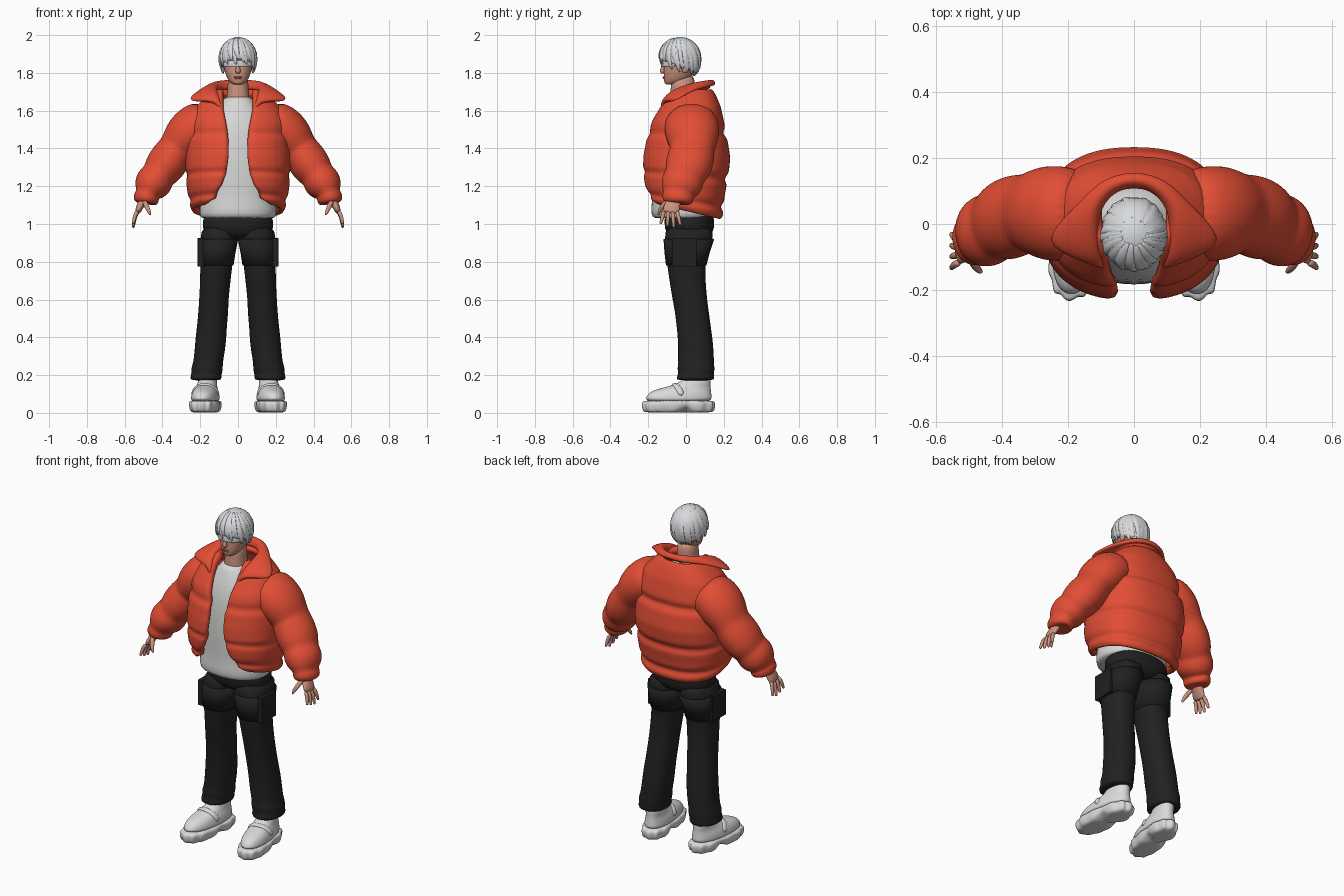
import bpy, math
from math import sin, cos, pi
from mathutils import Vector

if "Cube" in bpy.data.objects:
    bpy.data.objects.remove(bpy.data.objects["Cube"])


def material(name, r, g, b):
    m = bpy.data.materials.new(name)
    m.use_nodes = True
    m.diffuse_color = (r, g, b, 1)
    bsdf = m.node_tree.nodes["Principled BSDF"]
    bsdf.inputs["Base Color"].default_value = (r, g, b, 1)
    bsdf.inputs["Roughness"].default_value = 0.7
    return m


RED = material("jacket red", 0.76, 0.075, 0.035)
SHIRT = material("shirt white", 0.68, 0.68, 0.67)
HAIR = material("hair silver", 0.69, 0.70, 0.72)
SHOE = material("shoe white", 0.70, 0.70, 0.70)
BLACK = material("trouser black", 0.015, 0.015, 0.016)
SKIN = material("skin", 0.60, 0.29, 0.21)
LIP = material("lips", 0.48, 0.18, 0.14)
SIDES = (("left", 1), ("right", -1))


def surface(name, rows, mat, closed=True, cap=True, smooth=1, thick=0, recalc=True):
    """Skin a grid of points; optionally close, cap, thicken and subdivide it."""
    n = len(rows[0])
    faces = []
    for r in range(len(rows) - 1):
        for c in range(n if closed else n - 1):
            d = (c + 1) % n
            faces.append((r * n + c, r * n + d, (r + 1) * n + d, (r + 1) * n + c))
    if closed and cap:
        faces.append(tuple(reversed(range(n))))
        faces.append(tuple(range((len(rows) - 1) * n, len(rows) * n)))
    mesh = bpy.data.meshes.new(name)
    mesh.from_pydata([p for row in rows for p in row], [], faces)
    mesh.materials.append(mat)
    obj = bpy.data.objects.new(name, mesh)
    bpy.context.collection.objects.link(obj)
    if recalc:
        bpy.context.view_layer.objects.active = obj
        bpy.ops.object.mode_set(mode="EDIT")
        bpy.ops.mesh.select_all(action="SELECT")
        bpy.ops.mesh.normals_make_consistent(inside=False)
        bpy.ops.object.mode_set(mode="OBJECT")
    for p in mesh.polygons:
        p.use_smooth = True
    if thick:
        mod = obj.modifiers.new("thickness", "SOLIDIFY")
        mod.thickness, mod.offset = thick, -1
    if smooth:
        mod = obj.modifiers.new("smooth", "SUBSURF")
        mod.levels = mod.render_levels = smooth
    return obj


def rounded(angle, power):
    c, s = cos(angle), sin(angle)
    return (math.copysign(abs(c) ** (2 / power), c), math.copysign(abs(s) ** (2 / power), s))


def stack(name, levels, mat, power=2.2, n=24, centre=0, **kw):
    """Horizontal rings: height, half width, front y, back y, optional x centre."""
    rows = []
    for z, rx, yf, yb, *cx in levels:
        x0 = cx[0] if cx else centre
        ring = [rounded(2 * pi * i / n, power) for i in range(n)]
        rows.append([(x0 + rx * u, (yf + yb) / 2 + (yb - yf) / 2 * v, z) for u, v in ring])
    return surface(name, rows, mat, **kw)


def tube(name, path, mat, side=1, ref=(0, 1, 0), n=16, **kw):
    """Elliptical rings along a path: x, y, z, radius, radius along ref."""
    pts = [Vector((p[0] * side, p[1], p[2])) for p in path]
    rows = []
    for i, p in enumerate(pts):
        t = (pts[min(i + 1, len(pts) - 1)] - pts[max(i - 1, 0)]).normalized()
        v = Vector(ref)
        v = (v - v.dot(t) * t).normalized()
        u = v.cross(t)
        a, b = path[i][3], path[i][4]
        rows.append([p + u * a * cos(2 * pi * k / n) + v * b * sin(2 * pi * k / n) for k in range(n)])
    return surface(name, rows, mat, **kw)


def ball(name, loc, size, mat):
    bpy.ops.mesh.primitive_uv_sphere_add(segments=20, ring_count=12, radius=1, location=loc)
    obj = bpy.context.object
    obj.name, obj.scale = name, size
    obj.data.materials.append(mat)
    bpy.ops.object.shade_smooth()
    return obj


def blend(table, key):
    """Linear lookup in a table sorted on its first column."""
    for lo, hi in zip(table, table[1:]):
        if key <= hi[0]:
            f = (key - lo[0]) / (hi[0] - lo[0])
            return [a + (b - a) * f for a, b in zip(lo, hi)]
    return table[-1]


# Puffer jacket body: level, half width, front, back, half opening
JACKET = [(1.02, .235, -.18, .18, .17), (1.05, .255, -.21, .2, .135), (1.15, .27, -.228, .205, .085),
          (1.25, .28, -.235, .225, .06), (1.35, .28, -.23, .235, .05), (1.45, .275, -.215, .22, .05),
          (1.55, .26, -.185, .2, .065), (1.62, .225, -.145, .185, .08), (1.68, .165, -.115, .16, .085),
          (1.72, .115, -.08, .135, .085)]
rows, steps, cols = [], 40, 40
for r in range(steps + 1):
    level = 1.02 + 0.7 * r / steps
    _, rx, yf, yb, gap = blend(JACKET, level)
    seam = sum(math.exp(-((level - s) / 0.018) ** 2) for s in (1.09, 1.24, 1.48))
    rx, yf, yb = rx - .012 * seam, yf + .012 * seam, yb - .02 * seam
    slant = 0.085 * max(0, 1 - (level - 1.02) / 0.4)
    start = math.asin(min(1, (gap / rx) ** 1.2))
    row = []
    for c in range(cols + 1):
        a = start + (2 * pi - 2 * start) * c / cols
        u, v = rounded(a - pi / 2, 2.4)
        y = (yf + yb) / 2 + (yb - yf) / 2 * v
        row.append((rx * u, y, level + slant * (0.5 - 0.5 * v)))
    rows.append(row)
surface("jacket_body", rows, RED, closed=False, thick=0.04, recalc=False)

# Folded collar: base, roll and outer edge at each station, front to back
COLLAR = [((.08, -.13, 1.6), (.085, -.145, 1.64), (.16, -.115, 1.655)),
          ((.09, -.11, 1.66), (.12, -.12, 1.695), (.28, -.075, 1.66)),
          ((.1, -.05, 1.69), (.125, -.05, 1.74), (.25, -.01, 1.695)),
          ((.1, .03, 1.71), (.13, .04, 1.765), (.18, .06, 1.73)),
          ((.06, .09, 1.72), (.08, .11, 1.775), (.105, .145, 1.745))]
middle = ((0, .105, 1.72), (0, .135, 1.775), (0, .17, 1.755))
mirrored = [[(-x, y, z) for x, y, z in s] for s in reversed(COLLAR)]
surface("collar", COLLAR + [middle] + mirrored, RED, closed=False, smooth=2, thick=0.03)

# Sleeves, cuffs and hands
SLEEVE = [(.14, .03, 1.56, .11, .13), (.22, .03, 1.52, .128, .148), (.28, .035, 1.46, .123, .143),
          (.32, .035, 1.405, .098, .118), (.335, .032, 1.385, .1, .12), (.36, .025, 1.345, .108, .126),
          (.395, .01, 1.295, .106, .124), (.42, -.005, 1.26, .09, .108), (.43, -.01, 1.245, .094, .108),
          (.45, -.022, 1.215, .1, .112), (.47, -.035, 1.18, .085, .1), (.478, -.04, 1.158, .062, .08),
          (.486, -.043, 1.138, .07, .086), (.493, -.047, 1.112, .062, .076), (.493, -.047, 1.11, .04, .05)]
PALM = [(.475, -.05, 1.17, .026, .03), (.505, -.065, 1.12, .023, .038), (.525, -.078, 1.08, .018, .046),
        (.535, -.082, 1.055, .014, .043)]
THUMB = [(.5, -.09, 1.13, .014, .014), (.485, -.125, 1.095, .014, .014), (.472, -.14, 1.07, .011, .011),
         (.463, -.147, 1.045, .006, .006)]
for label, s in SIDES:
    tube(label + "_sleeve", SLEEVE, RED, s, n=24, smooth=2)
    tube(label + "_palm", PALM, SKIN, s)
    tube(label + "_thumb", THUMB, SKIN, s, n=10)
    for i in range(4):
        k = i - 1.5
        drop = 0.085 - 0.012 * abs(k - 0.3)
        finger = [(.53 + .025 * math.sqrt(f), -.082 + k * (.023 + .012 * f), 1.07 - drop * f * 1.1,
                   .0115 - .005 * f ** 3, .0115 - .005 * f ** 3) for f in (0, .3, .6, .9, 1)]
        tube(f"{label}_finger_{i + 1}", finger, SKIN, s, n=10)

# Shirt and neck
stack("shirt", [(1.03, .195, -.165, .13), (1.035, .203, -.18, .14), (1.08, .207, -.188, .14),
                (1.13, .195, -.178, .14), (1.25, .2, -.185, .14), (1.4, .2, -.18, .14), (1.52, .18, -.165, .13),
                (1.6, .14, -.135, .12), (1.65, .085, -.11, .08), (1.68, .068, -.095, .05)], SHIRT)
stack("neck", [(1.6, .07, -.09, .05), (1.68, .06, -.085, .045), (1.72, .055, -.08, .045),
               (1.8, .055, -.08, .05)], SKIN)

# Head with nose, lips, ears and eye band
stack("head", [(1.738, .02, -.105, -.06), (1.745, .038, -.114, -.02), (1.765, .055, -.118, .02),
               (1.8, .069, -.119, .045), (1.84, .077, -.116, .06), (1.89, .083, -.122, .065),
               (1.94, .078, -.105, .06), (1.975, .045, -.07, .02)], SKIN, smooth=2)
tube("nose", [(0, -.116, 1.855, .008, .006), (0, -.122, 1.83, .01, .01), (0, -.126, 1.808, .015, .016),
              (0, -.12, 1.796, .01, .01)], SKIN)
ball("upper_lip", (0, -.117, 1.778), (.022, .007, .004), LIP)
ball("lower_lip", (0, -.116, 1.771), (.018, .007, .0045), LIP)
for label, s in SIDES:
    ball(label + "_ear", (s * .079, -.005, 1.83), (.011, .02, .032), SKIN)
band = [[(.09 * sin(a), -.03 - .103 * cos(a), z) for a in [(-1.3 + 2.6 * i / 16) for i in range(17)]]
        for z in (1.832, 1.85, 1.868)]
surface("eye_band", band, HAIR, closed=False, thick=0.006, recalc=False)


# Hair: a rippled cap with loose locks laid over it
def scalp(azimuth, f, lift=1.0):
    """Point on the hair; azimuth 0 is the front, f runs from crown to tip."""
    back = 0.5 - 0.5 * cos(azimuth)
    end = 1.72 + 0.78 * back
    p = end * f
    reach = sin(p) if p < pi / 2 else 1 - 0.22 * (p - pi / 2) ** 2
    return Vector((.098 * lift * reach * sin(azimuth), -.03 - .11 * lift * reach * cos(azimuth),
                   1.882 + .108 * lift * cos(p)))


n = 72
cap = [[scalp(2 * pi * c / n + 0.3 * f, f, 1 + .035 * f * abs(sin(6.5 * 2 * pi * c / n)))
        for c in range(n)] for f in [0.03 + 0.97 * i / 10 for i in range(11)]]
surface("hair_cap", cap, HAIR, smooth=1)
LOCKS = 26
for i in range(LOCKS):
    azimuth = 2 * pi * i / LOCKS + 0.08 * sin(5 * i)
    length = 1.06 + 0.09 * sin(2.7 * i)
    path = []
    for f, w in ((.15, .008), (.4, .017), (.65, .019), (.85, .014), (1, .003)):
        p = scalp(azimuth + 0.35 * f * f, f * length, 1.0 + .03 * sin(3.1 * i) * f)
        path.append((*p, w, w * .5))
    p = scalp(azimuth, .7) - Vector((0, -.03, 1.882))
    tube(f"hair_lock_{i + 1}", path, HAIR, ref=p, n=8)

# Trousers
stack("trouser_hips", [(1.06, .175, -.11, .14), (1.03, .185, -.115, .15), (.98, .192, -.115, .152),
                       (.94, .17, -.1, .135), (.92, .1, -.06, .09)], BLACK)
LEG = [(.17, .08, -.05, .148, .17), (.185, .084, -.052, .152, .17), (.21, .08, -.04, .148, .166),
       (.235, .086, -.048, .153, .164), (.26, .078, -.04, .148, .16), (.32, .081, -.044, .148, .15),
       (.4, .082, -.043, .14, .143), (.47, .079, -.052, .13, .137), (.53, .08, -.058, .122, .131),
       (.6, .078, -.072, .112, .128), (.7, .081, -.088, .104, .12), (.78, .085, -.1, .102, .115),
       (.85, .092, -.108, .12, .111), (.92, .098, -.113, .143, .103), (1, .094, -.113, .15, .096)]
for label, s in SIDES:
    leg = [(z, rx, yf, yb, x * s) for z, rx, yf, yb, x in LEG]
    stack(label + "_trouser_leg", leg, BLACK)
    panel = [(z, rx + .006, yf - .006, yb + .006, x) for z, rx, yf, yb, x in leg[-4:-1]]
    stack(label + "_thigh_panel", panel, BLACK, smooth=0)
    bpy.ops.mesh.primitive_cube_add(size=1, location=(s * .196, -.01, .85))
    pocket = bpy.context.object
    pocket.name, pocket.scale = label + "_cargo_pocket", (.035, .13, .15)
    pocket.data.materials.append(BLACK)
    bevel = pocket.modifiers.new("soft edges", "BEVEL")
    bevel.width, bevel.segments = 0.012, 3

# Chunky shoes: lugged sole, upper and instep strap, toes turned out
SOLE = [(.0, .06, .172), (.008, .072, .185), (.035, .08, .192), (.058, .08, .19), (.068, .072, .182)]
UPPER = [(.055, .073, -.222, .14), (.085, .073, -.215, .138), (.11, .067, -.195, .135), (.128, .058, -.15, .133),
         (.145, .052, -.07, .132), (.165, .05, -.03, .132), (.185, .046, -.015, .13), (.187, .03, 0, .11)]
STRAP = [(-.07, -.03, .09), (-.06, -.045, .13), (-.025, -.06, .15), (.025, -.06, .15), (.06, -.045, .13),
         (.07, -.03, .09)]
for label, s in SIDES:
    rows = []
    for z, rx, ry in SOLE:
        row = []
        for i in range(60):
            a = 2 * pi * i / 60
            u, v = rounded(a, 2.5)
            lug = 1 + .035 * cos(12 * a)
            y = -.04 + ry * lug * v
            waist = math.exp(-((y + .01) / .03) ** 2)
            row.append((rx * lug * u * (1 - .12 * waist), y, z + max(0, .03 - z * .5) * waist))
        rows.append(row)
    strap = [(x, y, z, .009, .018) for x, y, z in STRAP]
    parts = [surface(label + "_shoe_sole", rows, SHOE), stack(label + "_shoe_upper", UPPER, SHOE, smooth=2),
             tube(label + "_shoe_strap", strap, SHOE, n=10)]
    for part in parts:
        part.location.x = s * .168
        part.rotation_euler.z = s * .13
    stack(label + "_ankle", [(.14, .036, .02, .1), (.25, .038, .02, .105)], SKIN, centre=s * .168)
